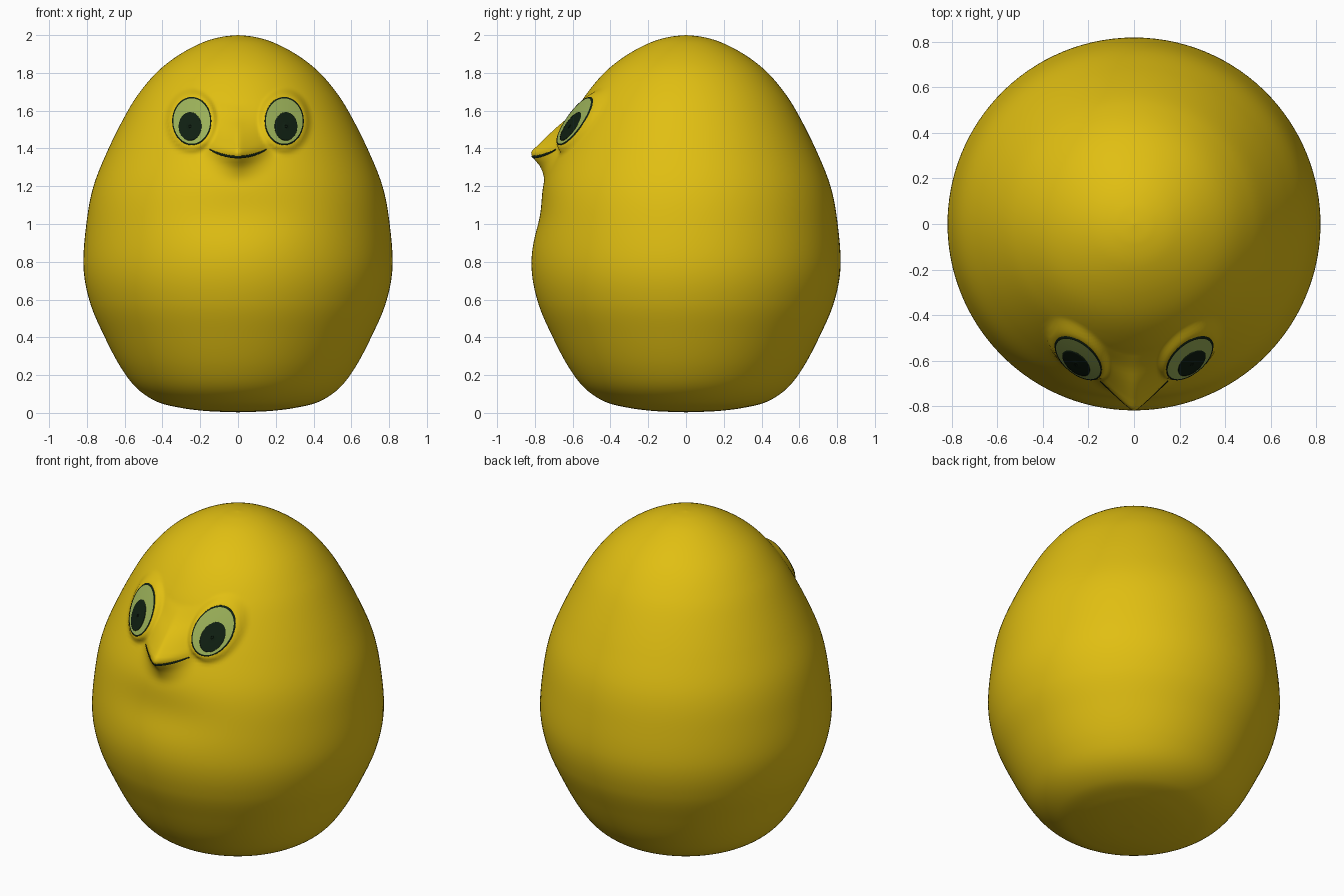
import bpy, bmesh, math

if "Cube" in bpy.data.objects:
    bpy.data.objects.remove(bpy.data.objects["Cube"])


def material(name, rgb):
    m = bpy.data.materials.new(name)
    m.diffuse_color = (*rgb, 1)
    m.use_nodes = True
    m.node_tree.nodes["Principled BSDF"].inputs["Base Color"].default_value = m.diffuse_color
    return m


YELLOW = material("yellow", (0.75, 0.52, 0.006))
GREEN = material("pale green", (0.33, 0.44, 0.10))
DARK = material("near black green", (0.005, 0.014, 0.006))


def interp(table, x):
    """Piecewise linear lookup in (x, value) pairs."""
    if x <= table[0][0]:
        return table[0][1]
    for (a, va), (b, vb) in zip(table, table[1:]):
        if x <= b:
            return va + (vb - va) * (x - a) / max(b - a, 1e-9)
    return table[-1][1]


def smooth_curve(pts, n):
    """Catmull-Rom samples through 2D points."""
    out = []
    for i in range(len(pts) - 1):
        p0, p1 = pts[max(i - 1, 0)], pts[i]
        p2, p3 = pts[i + 1], pts[min(i + 2, len(pts) - 1)]
        for k in range(n):
            t = k / n
            out.append(tuple(0.5 * (2 * b + (c - a) * t + (2 * a - 5 * b + 4 * c - d) * t * t
                                    + (3 * b - a - 3 * c + d) * t ** 3)
                             for a, b, c, d in zip(p0, p1, p2, p3)))
    return out + [pts[-1]]


# Egg profile as (z, radius), bottom to top
PROFILE = smooth_curve([(0.003, 0), (0.01, 0.17), (0.028, 0.31), (0.06, 0.43), (0.13, 0.535),
                        (0.24, 0.62), (0.4, 0.705), (0.58, 0.782), (0.77, 0.818), (1.0, 0.803),
                        (1.2, 0.765), (1.4, 0.685), (1.6, 0.583), (1.72, 0.503), (1.82, 0.412),
                        (1.9, 0.305), (1.96, 0.19), (1.99, 0.09), (2.0, 0)], 11)
# Beak projection by height
BEAK = smooth_curve([(1.18, 0), (1.24, 0.004), (1.3, 0.042), (1.345, 0.096), (1.38, 0.127),
                     (1.42, 0.105), (1.5, 0.062), (1.56, 0.025), (1.63, 0)], 8)
EYE_X, EYE_Z, EYE_RX, EYE_RZ = 0.245, 1.545, 0.103, 0.127


def eye_plane(x, z):
    return -0.587 + 0.5 * (abs(x) - EYE_X) + 0.62 * (z - EYE_Z)


def shape_front(x, y, z):
    """Shape the front: beak, shallow chest dip and eye mounds."""
    if y >= 0:
        return y
    u = min(math.hypot(x, 0.012) / 0.19, 1)
    y -= interp(BEAK, z - 1.8 * min(x * x, 0.04)) * (1 - u) ** 1.25 * 1.08
    y += 0.024 * math.exp(-((z - 1.06) / 0.14) ** 2 - (x / 0.35) ** 2)
    k = math.hypot((abs(x) - EYE_X) / EYE_RX, (z - EYE_Z) / EYE_RZ)
    w = min(max((1.4 - k) / 0.38, 0), 1)
    w = w * w * (3 - 2 * w)
    return y + w * (eye_plane(x, z) - y)


def surface(x, z):
    r = interp(PROFILE, z)
    return shape_front(x, -math.sqrt(max(r * r - x * x, 0)), z)


def finish(name, bm, mats, face_front=False):
    if face_front:
        for f in bm.faces:
            f.normal_update()
        if sum(f.normal.y * f.calc_area() for f in bm.faces) > 0:
            bmesh.ops.reverse_faces(bm, faces=bm.faces)
    else:
        bmesh.ops.recalc_face_normals(bm, faces=bm.faces)
    for f in bm.faces:
        f.smooth = True
    me = bpy.data.meshes.new(name)
    bm.to_mesh(me)
    bm.free()
    for m in mats:
        me.materials.append(m)
    ob = bpy.data.objects.new(name, me)
    bpy.context.collection.objects.link(ob)
    return ob


def bridge(bm, a, b, mat=0, closed=True):
    n = len(a)
    for i in range(n if closed else n - 1):
        j = (i + 1) % n
        bm.faces.new((a[i], a[j], b[j], b[i])).material_index = mat


# Body: lathed egg, with denser columns at the face
def build_body():
    bm = bmesh.new()
    n = 180
    angles = []
    for i in range(n):
        t = 2 * math.pi * i / n
        angles.append(t - 0.6 * math.sin(t))
    rings = []
    for z, r in PROFILE[1:-1]:
        ring = []
        for a in angles:
            x, y = r * math.sin(a), -r * math.cos(a)
            ring.append(bm.verts.new((x, shape_front(x, y, z), z)))
        rings.append(ring)
    for a, b in zip(rings, rings[1:]):
        bridge(bm, a, b)
    for ring, z in ((rings[0], PROFILE[0][0]), (rings[-1], 2.0)):
        tip = bm.verts.new((0, 0, z))
        for i in range(n):
            bm.faces.new((ring[i], ring[(i + 1) % n], tip))
    finish("body", bm, [YELLOW])


# Eye plates: slightly domed ellipses lying on the eye mounds
def ellipse_plate(name, cx, cz, rx, rz, lift, mats, rim):
    bm = bmesh.new()
    n = 56

    def y_at(x, z):
        k = math.hypot((abs(x) - EYE_X) / EYE_RX, (z - EYE_Z) / EYE_RZ)
        return eye_plane(x, z) - lift - 0.007 * max(1 - k * k, 0)

    def ring(s, back=0.0):
        out = []
        for i in range(n):
            a = 2 * math.pi * i / n
            x, z = cx + s * rx * math.cos(a), cz + s * rz * math.sin(a)
            out.append(bm.verts.new((x, y_at(x, z) + back, z)))
        return out

    rings = [ring(s) for s in (0.2, 0.4, 0.6, 0.8, 0.945, 1.0)]
    centre = bm.verts.new((cx, y_at(cx, cz), cz))
    for i in range(n):
        bm.faces.new((centre, rings[0][i], rings[0][(i + 1) % n]))
    for i, (a, b) in enumerate(zip(rings, rings[1:])):
        bridge(bm, a, b, 1 if rim and i == 4 else 0)
    bridge(bm, rings[-1], ring(1.01, lift + 0.004), 1 if rim else 0)
    finish(name, bm, mats, True)


# Mouth: thin dark line following the beak edge
def build_mouth():
    bm = bmesh.new()
    rows = ([], [], [], [])
    for i in range(49):
        x = -0.15 + 0.3 * i / 48
        zc = 1.354 + 1.8 * x * x
        half = 0.0055 * (1 - 0.6 * (abs(x) / 0.15) ** 4)
        for row, s, lift in zip(rows, (-1.4, -1, 1, 1.4), (-0.004, 0.004, 0.004, -0.004)):
            z = zc + s * half
            row.append(bm.verts.new((x, surface(x, z) - lift, z)))
    for a, b in zip(rows, rows[1:]):
        bridge(bm, a, b, closed=False)
    finish("mouth", bm, [DARK], True)


build_body()
build_mouth()
for side, label in ((-1, "left"), (1, "right")):
    ellipse_plate(label + "_eye", side * EYE_X, EYE_Z, EYE_RX, EYE_RZ, 0.005, [GREEN, DARK], True)
    ellipse_plate(label + "_pupil", side * 0.254, 1.517, 0.06, 0.075, 0.009, [DARK], False)
